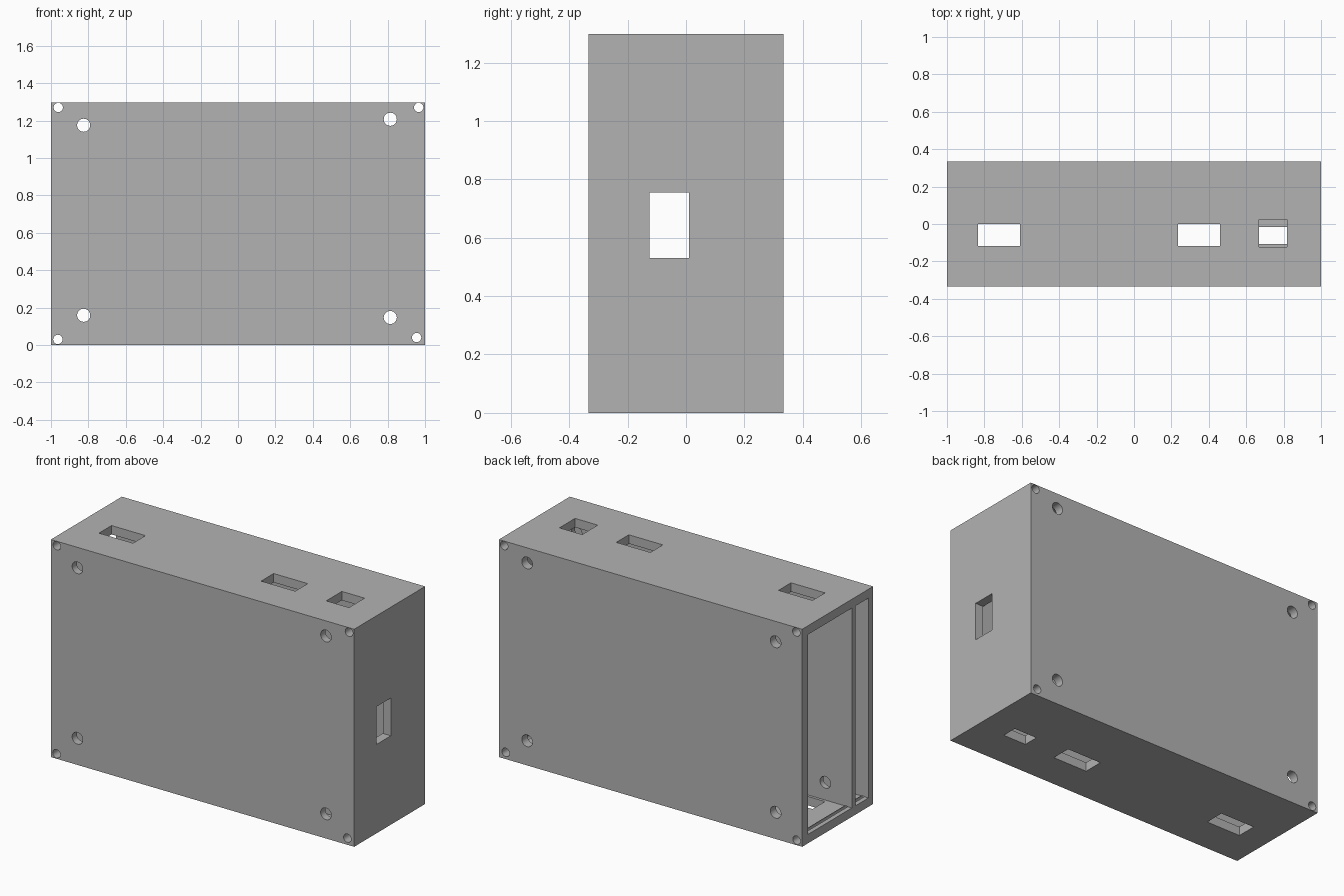
import bpy
import math

if "Cube" in bpy.data.objects:
    bpy.data.objects.remove(bpy.data.objects["Cube"], do_unlink=True)

H, D, WALL = 1.297, 0.334, 0.053

grey = bpy.data.materials.new("case_grey")
grey.use_nodes = True
colour = (0.45, 0.45, 0.45, 1)
grey.diffuse_color = colour
grey.node_tree.nodes["Principled BSDF"].inputs["Base Color"].default_value = colour


def box(name, x0, x1, y0, y1, z0, z1):
    bpy.ops.mesh.primitive_cube_add(
        size=1, location=((x0 + x1) / 2, (y0 + y1) / 2, (z0 + z1) / 2))
    ob = bpy.context.object
    ob.name = name
    ob.scale = (x1 - x0, y1 - y0, z1 - z0)
    bpy.ops.object.transform_apply(location=True, rotation=True, scale=True)
    ob.data.materials.append(grey)
    return ob


def drill(name, x, z, radius):
    bpy.ops.mesh.primitive_cylinder_add(
        vertices=32, radius=radius, depth=1, location=(x, 0, z),
        rotation=(math.pi / 2, 0, 0))
    ob = bpy.context.object
    ob.name = name
    bpy.ops.object.transform_apply(location=True, rotation=True, scale=True)
    ob.data.materials.append(grey)
    return ob


def cut(target, cutter):
    mod = target.modifiers.new("cut", "BOOLEAN")
    mod.operation = "DIFFERENCE"
    mod.solver = "EXACT"
    mod.object = cutter
    cutter.hide_render = True
    bpy.context.view_layer.objects.active = target
    bpy.ops.object.modifier_apply(modifier=mod.name)
    bpy.data.objects.remove(cutter, do_unlink=True)


case = box("enclosure", -1, 1, -D, D, 0, H)

# Two compartments, open at the -x end, with a thin partition between them
for y0, y1 in ((-0.29, -0.167), (-0.134, D - WALL)):
    cut(case, box("compartment", -1.1, 1 - WALL, y0, y1, WALL, H - WALL))

# Port slots through the top and bottom walls
for x0, x1 in ((-0.834, -0.61), (0.235, 0.46)):
    cut(case, box("long_slot", x0, x1, -0.118, 0, -0.1, H + 0.1))
cut(case, box("top_port", 0.668, 0.818, -0.123, 0.024, H - 0.1, H + 0.1))
cut(case, box("bottom_port", 0.668, 0.818, -0.107, -0.016, -0.1, 0.1))

# Port in the closed end wall
cut(case, box("end_port", 0.9, 1.1, -0.125, 0.011, 0.53, 0.755))

# Board mounting holes and small corner screw holes, front to back
for x, z in ((-0.825, 1.175), (0.814, 1.207), (-0.825, 0.159), (0.814, 0.147)):
    cut(case, drill("mounting_hole", x, z, 0.035))
for x, z in ((-0.961, 1.27), (0.966, 1.27), (-0.963, 0.03), (0.955, 0.04)):
    cut(case, drill("screw_hole", x, z, 0.025))

# Smooth hole walls, crisp edges
bpy.ops.object.select_all(action="DESELECT")
case.select_set(True)
bpy.context.view_layer.objects.active = case
bpy.ops.object.shade_smooth_by_angle(angle=math.radians(30))
